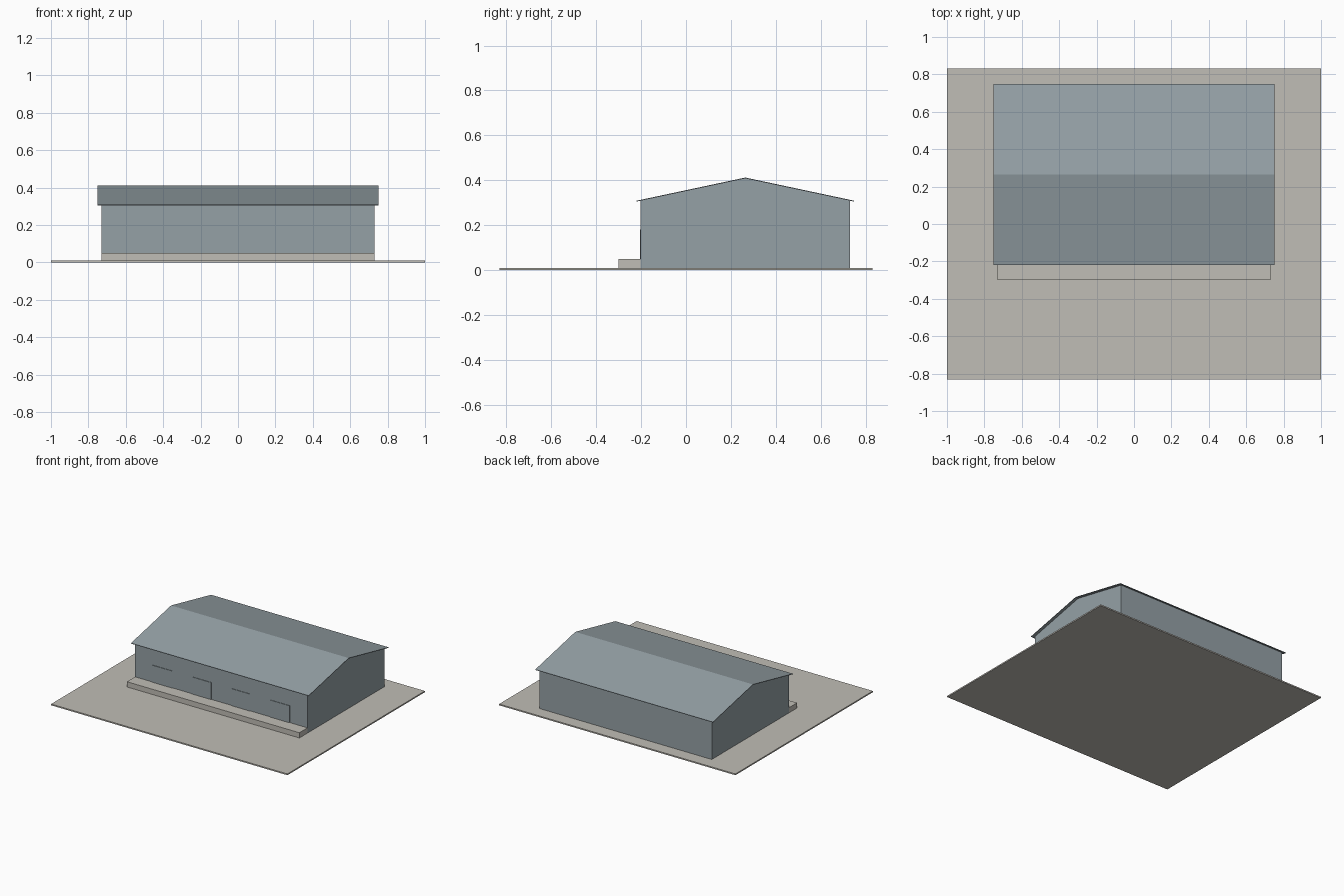
import bpy
import bmesh

cube = bpy.data.objects.get("Cube")
if cube:
    bpy.data.objects.remove(cube, do_unlink=True)


def material(name, color):
    mat = bpy.data.materials.new(name)
    mat.use_nodes = True
    mat.diffuse_color = (*color, 1)
    mat.node_tree.nodes["Principled BSDF"].inputs["Base Color"].default_value = (*color, 1)
    return mat


steel = material("blue grey steel", (0.30, 0.355, 0.38))
concrete = material("warm grey concrete", (0.53, 0.51, 0.465))


def extrude_profile(name, profile, x0, x1, mat):
    """Extrude a closed (y, z) outline along x."""
    bm = bmesh.new()
    face = bm.faces.new([bm.verts.new((x0, y, z)) for y, z in profile])
    result = bmesh.ops.extrude_face_region(bm, geom=[face])
    verts = [v for v in result["geom"] if isinstance(v, bmesh.types.BMVert)]
    bmesh.ops.translate(bm, verts=verts, vec=(x1 - x0, 0, 0))
    bmesh.ops.recalc_face_normals(bm, faces=bm.faces)
    mesh = bpy.data.meshes.new(name)
    bm.to_mesh(mesh)
    bm.free()
    mesh.materials.append(mat)
    obj = bpy.data.objects.new(name, mesh)
    bpy.context.collection.objects.link(obj)
    return obj


def box(name, x0, x1, y0, y1, z0, z1, mat):
    return extrude_profile(name, [(y0, z0), (y1, z0), (y1, z1), (y0, z1)], x0, x1, mat)


front, back = -0.202, 0.731
ridge_y = (front + back) / 2
ground = 0.01

# Paved yard and raised loading dock
box("yard_slab", -1, 1, -0.831, 0.831, 0, ground, concrete)
box("loading_dock", -0.73, 0.73, -0.3, front, ground, 0.05, concrete)

# Hall with gabled ends
extrude_profile("hall_walls", [(front, ground), (back, ground), (back, 0.309),
                               (ridge_y, 0.408), (front, 0.309)], -0.73, 0.73, steel)

# Thin roof sheet overhanging all sides
over = 0.484
top = [(ridge_y - over, 0.309), (ridge_y, 0.412), (ridge_y + over, 0.309)]
under = [(y, z - 0.004) for y, z in reversed(top)]
extrude_profile("roof", top + under, -0.752, 0.752, steel)

# Row of dock doors standing slightly proud of the front wall
for i in range(4):
    x = (i - 1.5) * 0.332
    box(f"dock_door_{i + 1}", x - 0.082, x + 0.082, front - 0.004, front + 0.002, 0.05, 0.18, steel)
